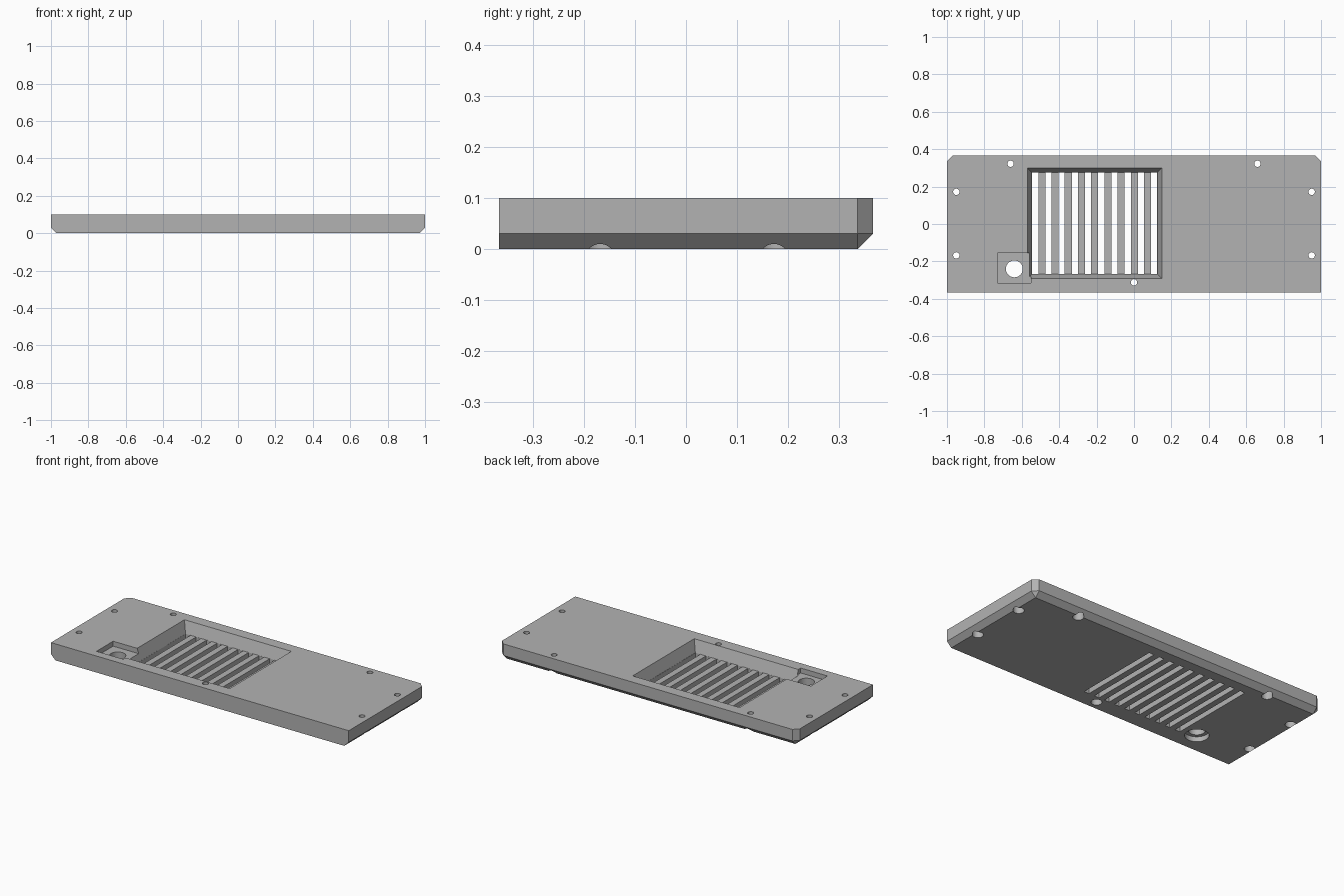
import bpy
import bmesh
from mathutils import Matrix

cube = bpy.data.objects.get("Cube")
if cube:
    bpy.data.objects.remove(cube, do_unlink=True)

grey = bpy.data.materials.new("plain grey")
grey.use_nodes = True
grey.diffuse_color = (0.45, 0.45, 0.45, 1)
grey.node_tree.nodes["Principled BSDF"].inputs["Base Color"].default_value = grey.diffuse_color

HX, HY, TOP, CH = 1.0, 0.366, 0.1, 0.03


def to_object(name, bm):
    bmesh.ops.recalc_face_normals(bm, faces=bm.faces)
    mesh = bpy.data.meshes.new(name)
    bm.to_mesh(mesh)
    bm.free()
    mesh.materials.append(grey)
    obj = bpy.data.objects.new(name, mesh)
    bpy.context.collection.objects.link(obj)
    return obj


def loft(name, rings):
    """Closed solid through rings of (outline, z)."""
    bm = bmesh.new()
    loops = [[bm.verts.new((x, y, z)) for x, y in pts] for pts, z in rings]
    n = len(loops[0])
    for low, high in zip(loops, loops[1:]):
        for i in range(n):
            j = (i + 1) % n
            bm.faces.new((low[i], low[j], high[j], high[i]))
    bm.faces.new(loops[0])
    bm.faces.new(loops[-1])
    bmesh.ops.remove_doubles(bm, verts=bm.verts, dist=1e-5)
    return to_object(name, bm)


def rect(x0, x1, y0, y1):
    return [(x0, y0), (x1, y0), (x1, y1), (x0, y1)]


def cylinder(name, x, y, radius, z0, z1, sides=32):
    bm = bmesh.new()
    bmesh.ops.create_cone(bm, cap_ends=True, segments=sides, radius1=radius, radius2=radius,
                          depth=z1 - z0, matrix=Matrix.Translation((x, y, (z0 + z1) / 2)))
    return to_object(name, bm)


def cut(body, cutter):
    cutter.hide_render = True
    mod = body.modifiers.new("cut", "BOOLEAN")
    mod.operation = "DIFFERENCE"
    mod.solver = "EXACT"
    mod.object = cutter
    bpy.context.view_layer.objects.active = body
    bpy.ops.object.modifier_apply(modifier=mod.name)
    bpy.data.objects.remove(cutter, do_unlink=True)


# Plate: clipped back corners, bevelled underside on the sides and back
outline = [(-HX, -HY), (HX, -HY), (HX, HY - CH), (HX - CH, HY), (CH - HX, HY), (-HX, HY - CH)]
bx, by = HX - CH, HY - CH
base = [(-bx, -HY), (bx, -HY), (bx, by), (bx, by), (-bx, by), (-bx, by)]
plate = loft("cover_plate", [(base, 0), (outline, CH), (outline, TOP)])

# Sloped pocket, extended above the top along the same slope
x0, x1, y0, y1 = -0.545, 0.125, -0.268, 0.275
slope = 0.024


def pocket_ring(z):
    d = slope * (z - CH) / (TOP - CH)
    return rect(x0 - d, x1 + d, y0 - d, y1 + d), z


cut(plate, loft("pocket_cutter", [pocket_ring(CH), pocket_ring(TOP + 0.02)]))

# Vent slots through the pocket floor
for i in range(10):
    x = -0.528 + i * 0.0706
    w = 0.0165
    slot = rect(x - w, x + w, y0 + 0.0005, y1 - 0.0005)
    cut(plate, loft("slot_cutter", [(slot, -0.02), (slot, CH + 0.01)]))

# Square recess with a stepped round hole
pad = rect(-0.73, -0.55, -0.315, -0.155)
cut(plate, loft("recess_cutter", [(pad, 0.07), (pad, TOP + 0.02)]))
cut(plate, cylinder("socket_cutter", -0.64, -0.24, 0.045, -0.02, TOP + 0.02, 48))
cut(plate, cylinder("socket_step_cutter", -0.64, -0.24, 0.066, -0.02, 0.03, 48))

# Screw holes, counterbored from below
screws = [(0, -0.312)]
for side in (-1, 1):
    screws += [(side * 0.66, 0.322), (side * 0.95, 0.172), (side * 0.95, -0.168)]
for x, y in screws:
    cut(plate, cylinder("screw_cutter", x, y, 0.017, -0.02, TOP + 0.02))
    cut(plate, cylinder("screw_head_cutter", x, y, 0.03, -0.02, 0.05))

plate.select_set(True)
bpy.context.view_layer.objects.active = plate
bpy.ops.object.shade_smooth_by_angle(angle=0.5)
